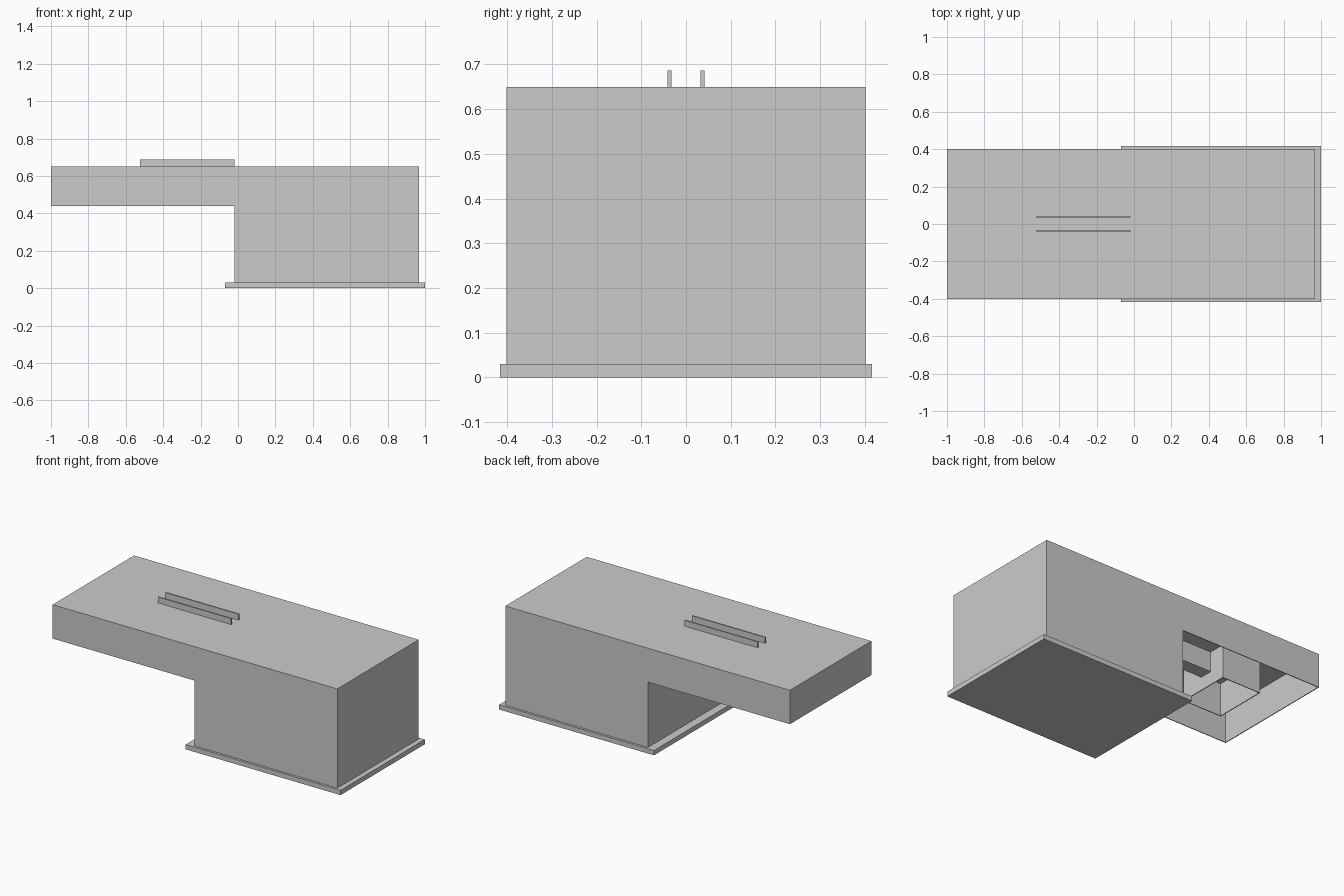
import bpy, bmesh

if "Cube" in bpy.data.objects:
    bpy.data.objects.remove(bpy.data.objects["Cube"])

T = 0.005  # sheet thickness

grey = bpy.data.materials.new("light_grey")
grey.diffuse_color = (0.6, 0.6, 0.6, 1)
grey.use_nodes = True
grey.node_tree.nodes["Principled BSDF"].inputs["Base Color"].default_value = grey.diffuse_color


def finish(name, bm):
    bmesh.ops.recalc_face_normals(bm, faces=bm.faces)
    me = bpy.data.meshes.new(name)
    bm.to_mesh(me)
    bm.free()
    ob = bpy.data.objects.new(name, me)
    bpy.context.collection.objects.link(ob)
    me.materials.append(grey)
    return ob


def prism(name, pts, axis, a, b, drop=None):
    """Extrude a profile along x or y; drop removes faces by a rule, leaving a sheet shell."""
    bm = bmesh.new()
    place = (lambda p, d: (d, p[0], p[1])) if axis == "x" else (lambda p, d: (p[0], d, p[1]))
    face = bm.faces.new([bm.verts.new(place(p, a)) for p in pts])
    new = bmesh.ops.extrude_face_region(bm, geom=[face])["geom"]
    shift = (b - a, 0, 0) if axis == "x" else (0, b - a, 0)
    bmesh.ops.translate(bm, vec=shift, verts=[v for v in new if isinstance(v, bmesh.types.BMVert)])
    bmesh.ops.recalc_face_normals(bm, faces=bm.faces)
    if drop:
        gone = [f for f in bm.faces if drop(f)]
        bmesh.ops.delete(bm, geom=gone, context="FACES")
        # recalculated normals on the open shell still face outward
    ob = finish(name, bm)
    if drop:
        mod = ob.modifiers.new("sheet", "SOLIDIFY")
        mod.thickness = T
        mod.offset = -1
        mod.use_even_offset = True
    return ob


def box(name, x0, x1, y0, y1, z0, z1, drop=None):
    return prism(name, [(x0, z0), (x1, z0), (x1, z1), (x0, z1)], "y", y0, y1, drop)


def faces_down(f):
    return f.normal.z < -0.5


# L-shaped housing, open underneath
prism("housing",
      [(-1, 0.438), (-0.018, 0.438), (-0.018, 0.03), (0.968, 0.03), (0.968, 0.65), (-1, 0.65)],
      "y", -0.402, 0.402, faces_down)

# Wall between the pillar and the overhang
box("partition", -0.018, -0.018 + T, -0.398, 0.398, 0.436, 0.647)

# Thin shelf inside the pillar
box("shelf", -0.015, 0.965, -0.399, 0.399, 0.226, 0.231)

# Base plate under the pillar
box("base_plate", -0.07, 1.0, -0.416, 0.416, 0.0, 0.03)

# Open-bottom compartment hanging inside the overhang
box("compartment", -0.79, -0.52, -0.195, 0.145, 0.438, 0.648, faces_down)

# U-shaped channel whose side walls rise through the top as two rails
w, i, lo, hi = 0.041, 0.032, 0.52, 0.687
prism("rail_channel",
      [(-w, lo), (w, lo), (w, hi), (i, hi), (i, lo + 0.009), (-i, lo + 0.009), (-i, hi), (-w, hi)],
      "x", -0.523, -0.018)
